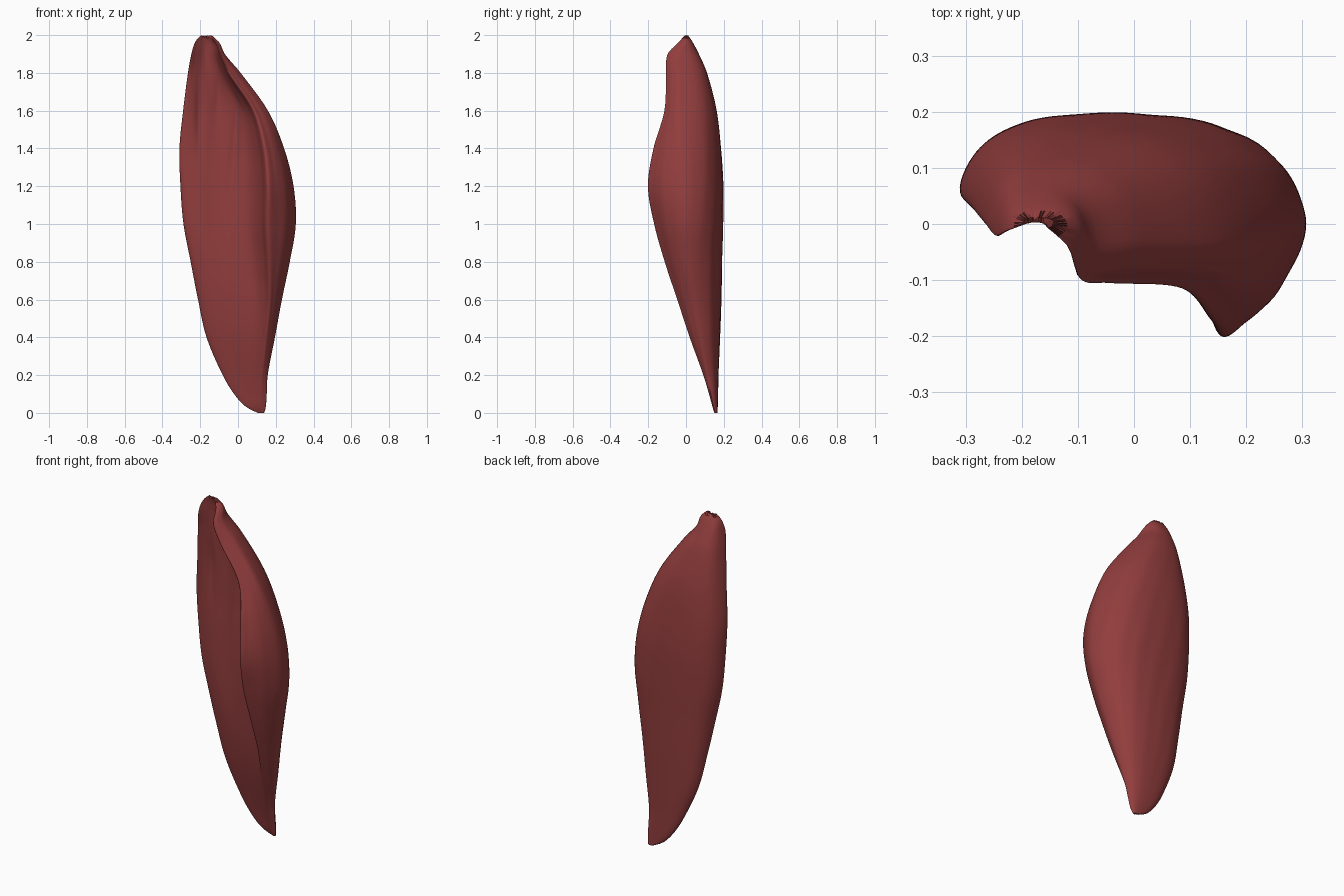
import bpy, bmesh, math, random

if "Cube" in bpy.data.objects:
    bpy.data.objects.remove(bpy.data.objects["Cube"])

random.seed(4)

# Section guides by height: z, left tip x/y, right edge x/y, back y, front ridge x/y, hollow y
ROWS = [
    (0.00, .105, .160, .138, .156, .167, .125, .150, .157),
    (0.03, .045, .155, .147, .147, .168, .120, .141, .149),
    (0.10, -.020, .148, .152, .134, .170, .122, .122, .137),
    (0.20, -.080, .138, .157, .116, .172, .127, .092, .117),
    (0.40, -.165, .118, .195, .085, .180, .147, .020, .076),
    (0.60, -.210, .098, .232, .050, .187, .163, -.045, .050),
    (0.80, -.249, .080, .274, .020, .191, .160, -.110, .040),
    (1.00, -.287, .068, .306, .003, .196, .150, -.165, .040),
    (1.20, -.303, .060, .294, -.005, .197, .152, -.197, .043),
    (1.40, -.308, .050, .244, -.015, .185, .135, -.168, .048),
    (1.60, -.289, .030, .158, -.03, .162, .080, -.111, .046),
    (1.80, -.264, .000, .014, -.03, .111, -.050, -.102, .030),
    (1.90, -.246, -.020, -.070, -.035, .068, -.098, -.095, .022),
    (1.96, -.228, -.012, -.098, -.005, .037, -.118, -.040, .014),
    (2.00, -.200, -.002, -.140, .000, .012, -.155, -.006, .003),
]
# Creases in the hollow: x, slant, middle z, half length, depth
CREASES = [(-.205, .00, 1.58, .18, .016), (-.015, .08, 1.45, .28, .014), (-.10, .05, 1.72, .16, .010)]
LEVELS, STEPS = 110, 10


def mix(a, b, t):
    return a + (b - a) * t


def row_at(z):
    """Smooth (Hermite) interpolation of the guide rows."""
    i = max(k for k in range(len(ROWS) - 1) if ROWS[k][0] <= z or k == 0)

    def slope(k, c):
        a, b = ROWS[max(k - 1, 0)], ROWS[min(k + 1, len(ROWS) - 1)]
        return (b[c] - a[c]) / (b[0] - a[0])
    p, q = ROWS[i], ROWS[i + 1]
    h = q[0] - p[0]
    t = (z - p[0]) / h
    return [(2*t**3 - 3*t*t + 1) * p[c] + (t**3 - 2*t*t + t) * h * slope(i, c)
            + (3*t*t - 2*t**3) * q[c] + (t**3 - t*t) * h * slope(i + 1, c)
            for c in range(1, 9)]


def closed_spline(pts):
    """Catmull-Rom curve through the points."""
    out, n = [], len(pts)
    for i in range(n):
        a, b, c, d = (pts[(i + k) % n] for k in (-1, 0, 1, 2))
        for s in range(STEPS):
            t = s / STEPS
            out.append([.5 * (2 * b[k] + (c[k] - a[k]) * t
                              + (2 * a[k] - 5 * b[k] + 4 * c[k] - d[k]) * t * t
                              + (3 * b[k] - a[k] - 3 * c[k] + d[k]) * t**3) for k in (0, 1)])
    return out


def section(z):
    xl, yl, xr, yr, yb, xk, yk, yi = row_at(z)
    w, d = xr - xl, xk - xl
    hook = min(max((z - .2) / .5, 0), 1)             # ridge is blunter near the lower end
    pts = [
        (xl, yl),
        (xl + .055 * w, mix(yl, yb, .58)),           # rounded back
        (xl + .21 * w, mix(yl, yb, .92)),
        (xl + .48 * w, yb),
        (xl + .74 * w, mix(yr, yb, .89)),
        (xl + .92 * w, mix(yr, yb, .56)),
        (xr, yr),
        (mix(xr, xk, .27), mix(yr, yk, .58)),        # right flank
        (mix(xr, xk, .66), mix(yr, yk, .88)),
        (xk, yk),                                    # front ridge
        (xk - mix(.10, .07, hook) * d, mix(yk, yi, mix(.25, .45, hook))),
        (xk - mix(.24, .21, hook) * d, mix(yk, yi, mix(.68, .83, hook))),
        (xk - .50 * d, yi),                          # hollow front
        (xk - .82 * d, mix(yi, yl, .55) - .016 * math.sin(math.pi * z / 2)),
    ]
    amp = math.sin(math.pi * z / 2) ** 2
    res = []
    for j, (x, y) in enumerate(closed_spline(pts)):
        u = j / STEPS
        if u > 10.5:                                 # folds of the hollow
            for cx, slant, cz, half, depth in CREASES:
                y += depth * math.exp(-((x - cx - slant * (z - cz)) / .02) ** 2 - ((z - cz) / half) ** 2)
        elif 1 < u < 8.5:                            # slanting fibres on the outside
            y += amp * .0012 * math.sin(u * 8 + z * 9) * math.sin(math.pi * (u - 1) / 7.5)
        res.append((x, y))
    return res


# Muscle belly: loft of the sections with a torn upper end
bm = bmesh.new()
rings = []
for i in range(LEVELS + 1):
    z = 2 * i / LEVELS
    torn = .012 if i == LEVELS else 0
    rings.append([bm.verts.new((x, y, z - torn * random.random())) for x, y in section(z)])
n = len(rings[0])
for lo, hi in zip(rings, rings[1:]):
    for j in range(n):
        bm.faces.new((lo[j], hi[j], hi[(j + 1) % n], lo[(j + 1) % n]))
bm.faces.new(rings[0])
bm.faces.new(rings[-1])
bmesh.ops.recalc_face_normals(bm, faces=bm.faces)
bmesh.ops.triangulate(bm, faces=[f for f in bm.faces if len(f.verts) > 4])
mesh = bpy.data.meshes.new("muscle_belly")
bm.to_mesh(mesh)
bm.free()
muscle = bpy.data.objects.new("muscle_belly", mesh)
bpy.context.collection.objects.link(muscle)

red = bpy.data.materials.new("muscle_red")
red.diffuse_color = (.29, .047, .047, 1)
red.use_nodes = True
red.node_tree.nodes["Principled BSDF"].inputs["Base Color"].default_value = red.diffuse_color
mesh.materials.append(red)

bpy.context.view_layer.objects.active = muscle
muscle.select_set(True)
bpy.ops.object.shade_smooth_by_angle(angle=math.radians(50))
